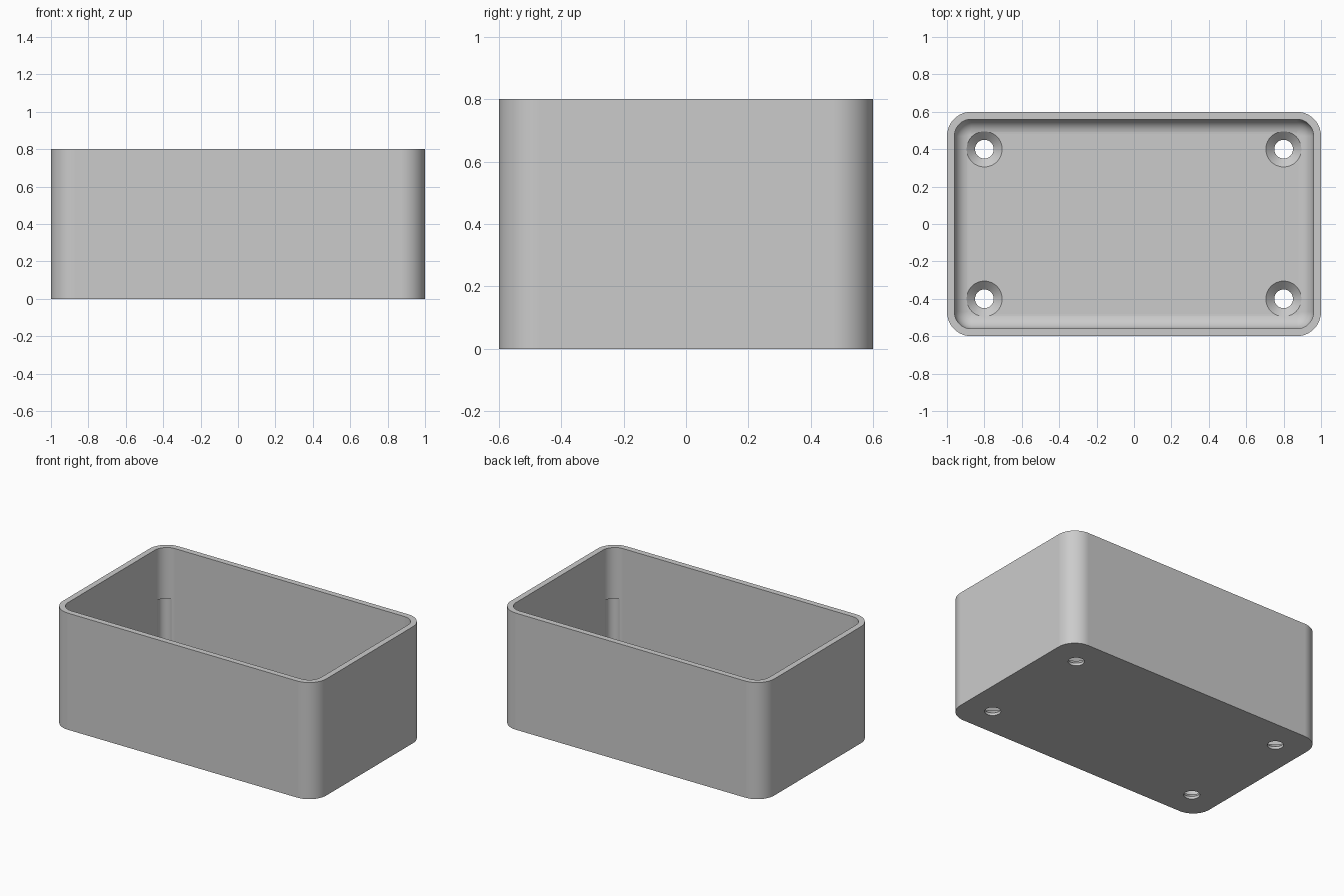
import bpy, bmesh, math

cube = bpy.data.objects.get("Cube")
if cube:
    bpy.data.objects.remove(cube, do_unlink=True)

HALF_X, HALF_Y, HEIGHT = 1.0, 0.6, 0.8
CORNER, WALL, FLOOR, FILLET = 0.13, 0.04, 0.06, 0.08
STEPS = 10

grey = bpy.data.materials.new("light grey")
grey.use_nodes = True
grey.diffuse_color = (0.6, 0.6, 0.6, 1)
grey.node_tree.nodes["Principled BSDF"].inputs["Base Color"].default_value = (0.6, 0.6, 0.6, 1)


def rounded_loop(bm, inset, z):
    """Ring of vertices round a rectangle with rounded corners."""
    r = CORNER - inset
    ring = []
    for i, (sx, sy) in enumerate([(1, 1), (-1, 1), (-1, -1), (1, -1)]):
        for k in range(STEPS + 1):
            a = math.pi / 2 * (i + k / STEPS)
            ring.append(bm.verts.new((sx * (HALF_X - CORNER) + r * math.cos(a),
                                      sy * (HALF_Y - CORNER) + r * math.sin(a), z)))
    return ring


def circle_loop(bm, x, y, r, z, n=40):
    return [bm.verts.new((x + r * math.cos(2 * math.pi * k / n),
                          y + r * math.sin(2 * math.pi * k / n), z)) for k in range(n)]


def skin(bm, rings):
    """Bridge rings in order and cap both ends."""
    for a, b in zip(rings, rings[1:]):
        n = len(a)
        for k in range(n):
            j = (k + 1) % n
            bm.faces.new((a[k], a[j], b[j], b[k]))
    bm.faces.new(rings[0][::-1])
    bm.faces.new(rings[-1])


def finish(bm, name):
    bmesh.ops.recalc_face_normals(bm, faces=bm.faces)
    mesh = bpy.data.meshes.new(name)
    bm.to_mesh(mesh)
    bm.free()
    mesh.materials.append(grey)
    obj = bpy.data.objects.new(name, mesh)
    bpy.context.collection.objects.link(obj)
    return obj


# Open tray: outer wall, rim, inner wall, filleted floor
bm = bmesh.new()
section = [(0, 0), (0, HEIGHT), (WALL, HEIGHT)]
for k in range(STEPS + 1):
    a = math.pi / 2 * k / STEPS
    section.append((WALL + FILLET * (1 - math.cos(a)), FLOOR + FILLET * (1 - math.sin(a))))
skin(bm, [rounded_loop(bm, inset, z) for inset, z in section])
tray = finish(bm, "enclosure_tray")

# Countersunk screw holes and shallow corner grooves, cut in all four corners
bm = bmesh.new()
hole = [(0.05, -0.05), (0.05, 0.018), (0.095, FLOOR), (0.095, FLOOR + 0.01)]
groove = [(0.05, 0.16), (0.05, 0.45)]
for sx in (-1, 1):
    for sy in (-1, 1):
        skin(bm, [circle_loop(bm, sx * 0.8, sy * 0.4, r, z) for r, z in hole])
        skin(bm, [circle_loop(bm, sx * 0.912, sy * 0.512, r, z) for r, z in groove])
cutter = finish(bm, "hole_cutter")
cutter.hide_render = True

# Apply the cut, then shade
bpy.ops.object.select_all(action="DESELECT")
bpy.context.view_layer.objects.active = tray
tray.select_set(True)
cut = tray.modifiers.new("screw holes", "BOOLEAN")
cut.operation, cut.solver, cut.object = "DIFFERENCE", "EXACT", cutter
bpy.ops.object.modifier_apply(modifier=cut.name)
bpy.data.objects.remove(cutter, do_unlink=True)
bpy.ops.object.shade_smooth_by_angle(angle=math.radians(30))
weighted = tray.modifiers.new("even shading", "WEIGHTED_NORMAL")
weighted.keep_sharp = True
